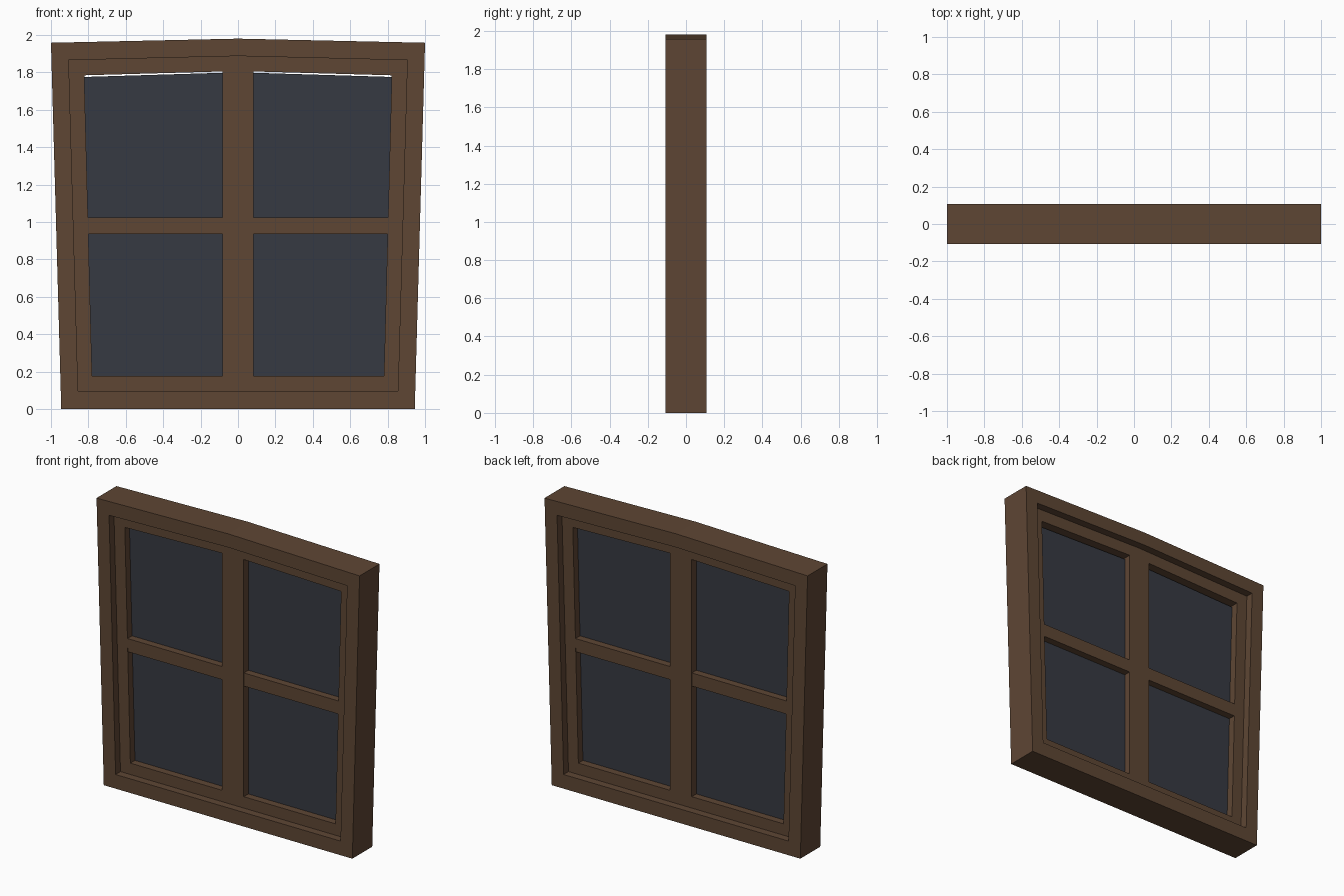
import bpy, bmesh

if "Cube" in bpy.data.objects:
    bpy.data.objects.remove(bpy.data.objects["Cube"])


def material(name, rgb):
    m = bpy.data.materials.new(name)
    m.diffuse_color = (*rgb, 1)
    m.use_nodes = True
    m.node_tree.nodes["Principled BSDF"].inputs["Base Color"].default_value = m.diffuse_color
    return m


wood = material("brown wood", (0.112, 0.061, 0.034))
glass = material("dark glass", (0.037, 0.042, 0.054))


def outline(xb, zb, xt, zt, apex):
    """Tapered outline with a slightly peaked top, counter-clockwise."""
    return [(-xb, zb), (xb, zb), (xt, zt), (0, apex), (-xt, zt)]


def finish(bm, name, mat):
    bmesh.ops.recalc_face_normals(bm, faces=bm.faces)
    me = bpy.data.meshes.new(name)
    bm.to_mesh(me)
    bm.free()
    me.materials.append(mat)
    ob = bpy.data.objects.new(name, me)
    bpy.context.collection.objects.link(ob)


def ring(name, outer, inner, d, mat):
    """Closed frame between two outlines, half depth d."""
    bm = bmesh.new()
    loops = [[bm.verts.new((x, y, z)) for x, z in pts]
             for pts, y in ((outer, -d), (outer, d), (inner, d), (inner, -d))]
    n = len(outer)
    for k in range(4):
        a, b = loops[k], loops[(k + 1) % 4]
        for i in range(n):
            j = (i + 1) % n
            bm.faces.new((a[i], a[j], b[j], b[i]))
    finish(bm, name, mat)


def plate(name, pts, d, mat):
    """Solid slab of an outline, half depth d."""
    bm = bmesh.new()
    f = [bm.verts.new((x, -d, z)) for x, z in pts]
    b = [bm.verts.new((x, d, z)) for x, z in pts]
    bm.faces.new(f)
    bm.faces.new(b[::-1])
    for i in range(len(pts)):
        j = (i + 1) % len(pts)
        bm.faces.new((f[i], f[j], b[j], b[i]))
    finish(bm, name, mat)


# outer frame
frame_in = outline(0.855, 0.097, 0.905, 1.865, 1.887)
ring("outer_frame", outline(0.945, 0, 1.0, 1.958, 1.98), frame_in, 0.108, wood)

# recessed sash
ring("sash", frame_in, outline(0.78, 0.175, 0.822, 1.784, 1.807), 0.055, wood)

# glazing bars, flush with the sash
plate("vertical_bar", [(-0.082, 0.17), (0.082, 0.17), (0.082, 1.806),
                       (0, 1.809), (-0.082, 1.806)], 0.055, wood)
for s, name in ((-1, "left_bar"), (1, "right_bar")):
    plate(name, [(s * 0.08, 0.935), (s * 0.806, 0.935),
                 (s * 0.806, 1.025), (s * 0.08, 1.025)], 0.054, wood)

# glass, stopping just short of the sash top
plate("glass_pane", outline(0.785, 0.17, 0.825, 1.775, 1.80), 0.005, glass)
